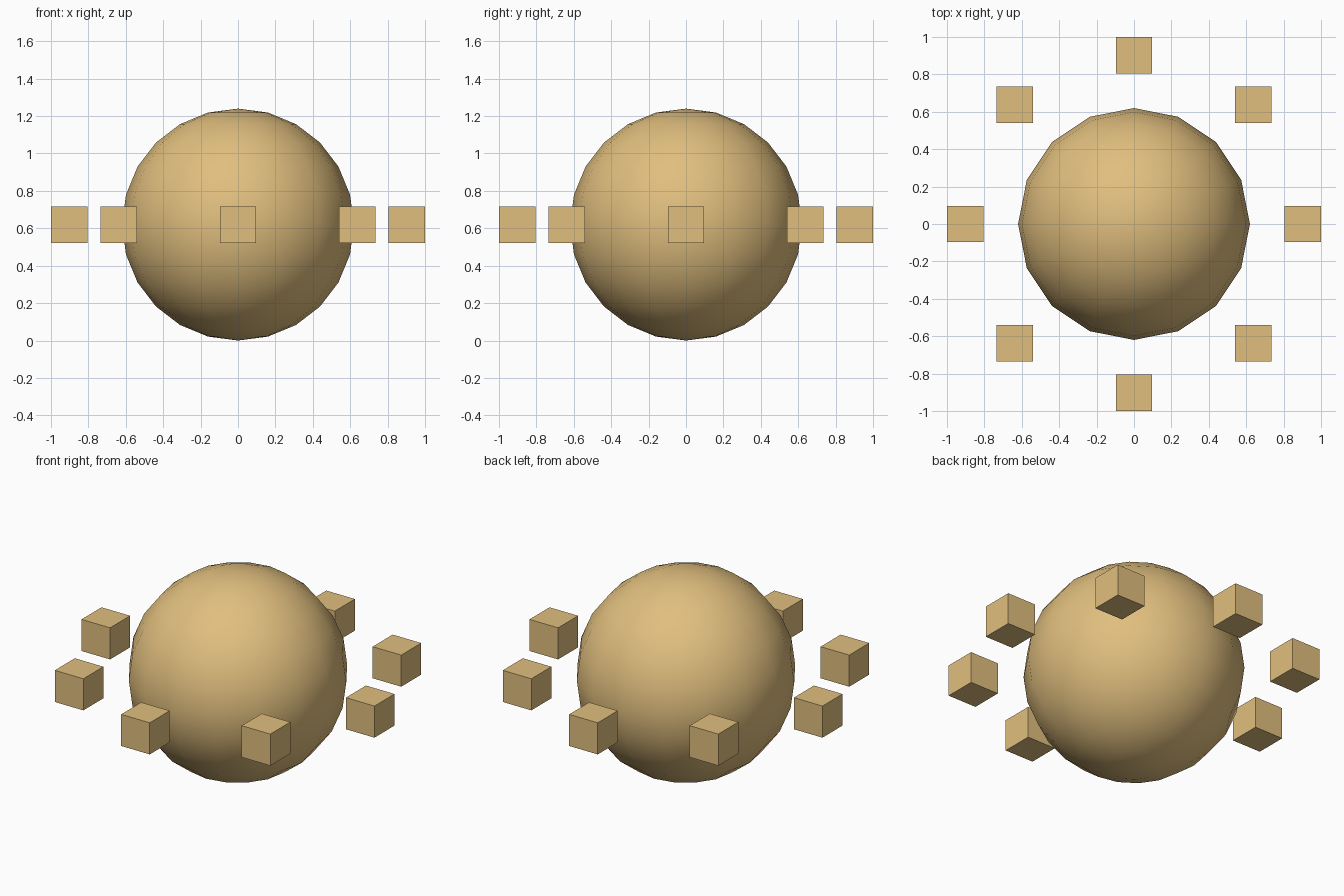
import bpy
import math

if "Cube" in bpy.data.objects:
    bpy.data.objects.remove(bpy.data.objects["Cube"])

R = 0.62          # sphere radius
ORBIT = 0.9025    # distance of cube centres from the axis
SIDE = 0.195      # cube edge length

mat = bpy.data.materials.new("tan")
mat.diffuse_color = (0.75, 0.52, 0.21, 1)
mat.use_nodes = True
mat.node_tree.nodes["Principled BSDF"].inputs["Base Color"].default_value = mat.diffuse_color

# Central smooth sphere
bpy.ops.mesh.primitive_uv_sphere_add(segments=16, ring_count=12, radius=R, location=(0, 0, R))
ball = bpy.context.object
ball.name = "central_sphere"
ball.data.materials.append(mat)
bpy.ops.object.shade_smooth()

# Ring of eight axis-aligned cubes around the equator
for i in range(8):
    a = i * math.pi / 4
    bpy.ops.mesh.primitive_cube_add(size=SIDE, location=(ORBIT * math.cos(a), ORBIT * math.sin(a), R))
    cube = bpy.context.object
    cube.name = f"ring_cube_{i + 1}"
    cube.data.materials.append(mat)
